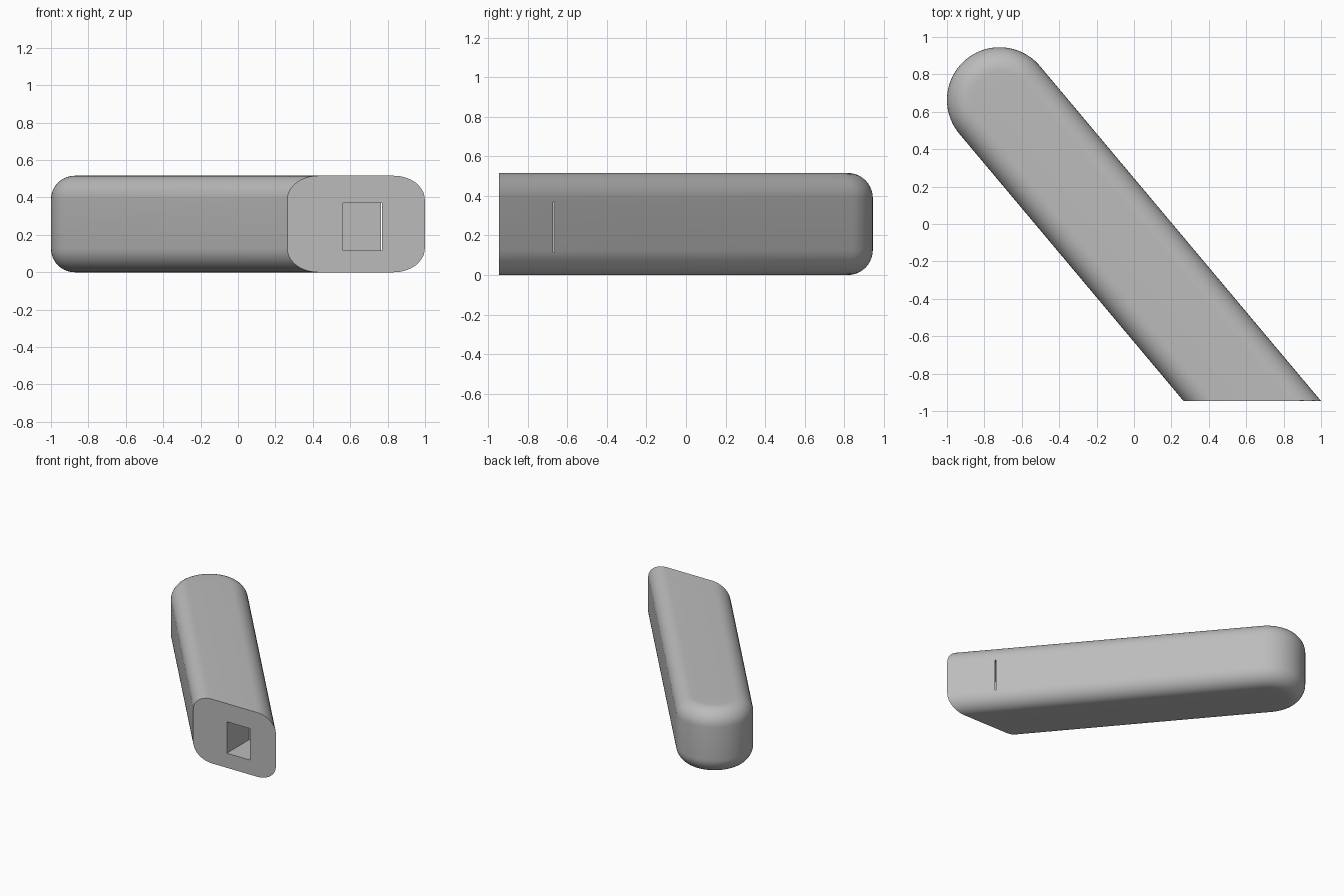
import bpy
import bmesh
from math import cos, sin, pi, radians
from mathutils import Vector

cube = bpy.data.objects.get("Cube")
if cube:
    bpy.data.objects.remove(cube, do_unlink=True)

TILT = radians(40)
RADIUS, HEIGHT, ROUND = 0.2815, 0.516, 0.127
FRONT = -0.945
CAP = Vector((-0.7185, 0.6635, 0))
ALONG = Vector((sin(TILT), -cos(TILT), 0))
ACROSS = Vector((cos(TILT), sin(TILT), 0))

grey = bpy.data.materials.new("plain grey")
grey.use_nodes = True
colour = (0.5, 0.5, 0.5, 1)
grey.diffuse_color = colour
grey.node_tree.nodes["Principled BSDF"].inputs["Base Color"].default_value = colour


def make_object(name, bm):
    bmesh.ops.recalc_face_normals(bm, faces=bm.faces[:])
    mesh = bpy.data.meshes.new(name)
    bm.to_mesh(mesh)
    bm.free()
    mesh.materials.append(grey)
    obj = bpy.data.objects.new(name, mesh)
    bpy.context.collection.objects.link(obj)
    return obj


# Slanted bar: round-ended outline, overlong at the open end
STEPS = 40
outline = [CAP + RADIUS * (ACROSS * cos(pi * i / STEPS) - ALONG * sin(pi * i / STEPS))
           for i in range(STEPS + 1)]
outline = [outline[0] + ALONG * 3] + outline + [outline[-1] + ALONG * 3]
bm = bmesh.new()
base = bm.faces.new([bm.verts.new(p) for p in outline])
raised = bmesh.ops.extrude_face_region(bm, geom=[base])["geom"]
bmesh.ops.translate(bm, vec=(0, 0, HEIGHT),
                    verts=[v for v in raised if isinstance(v, bmesh.types.BMVert)])

# Round the top and bottom rims, then slice the front flat
rims = [e for e in bm.edges if abs(e.verts[0].co.z - e.verts[1].co.z) < 0.01]
bmesh.ops.bevel(bm, geom=rims, offset=ROUND, segments=10, profile=0.5, affect='EDGES')
cut = bmesh.ops.bisect_plane(bm, geom=bm.verts[:] + bm.edges[:] + bm.faces[:],
                             plane_co=(0, FRONT, 0), plane_no=(0, -1, 0), clear_outer=True)
bmesh.ops.holes_fill(bm, edges=[e for e in bm.edges if e.is_boundary], sides=0)
bar = make_object("slanted_bar", bm)

# Square pocket in the front; its far corner breaks through the side as a slit
low, high = Vector((0.562, FRONT - 0.1, 0.117)), Vector((0.77, -0.666, 0.37))
bm = bmesh.new()
bmesh.ops.create_cube(bm, size=1)
for v in bm.verts:
    v.co = [(low[i] + high[i]) / 2 + v.co[i] * (high[i] - low[i]) for i in range(3)]
cutter = make_object("pocket_cutter", bm)
cutter.hide_render = True

bpy.ops.object.select_all(action='DESELECT')
bpy.context.view_layer.objects.active = bar
bar.select_set(True)
pocket = bar.modifiers.new("pocket", 'BOOLEAN')
pocket.operation = 'DIFFERENCE'
pocket.solver = 'EXACT'
pocket.object = cutter
bpy.ops.object.modifier_apply(modifier=pocket.name)
bpy.data.objects.remove(cutter, do_unlink=True)
bpy.ops.object.shade_smooth_by_angle(angle=radians(30))
